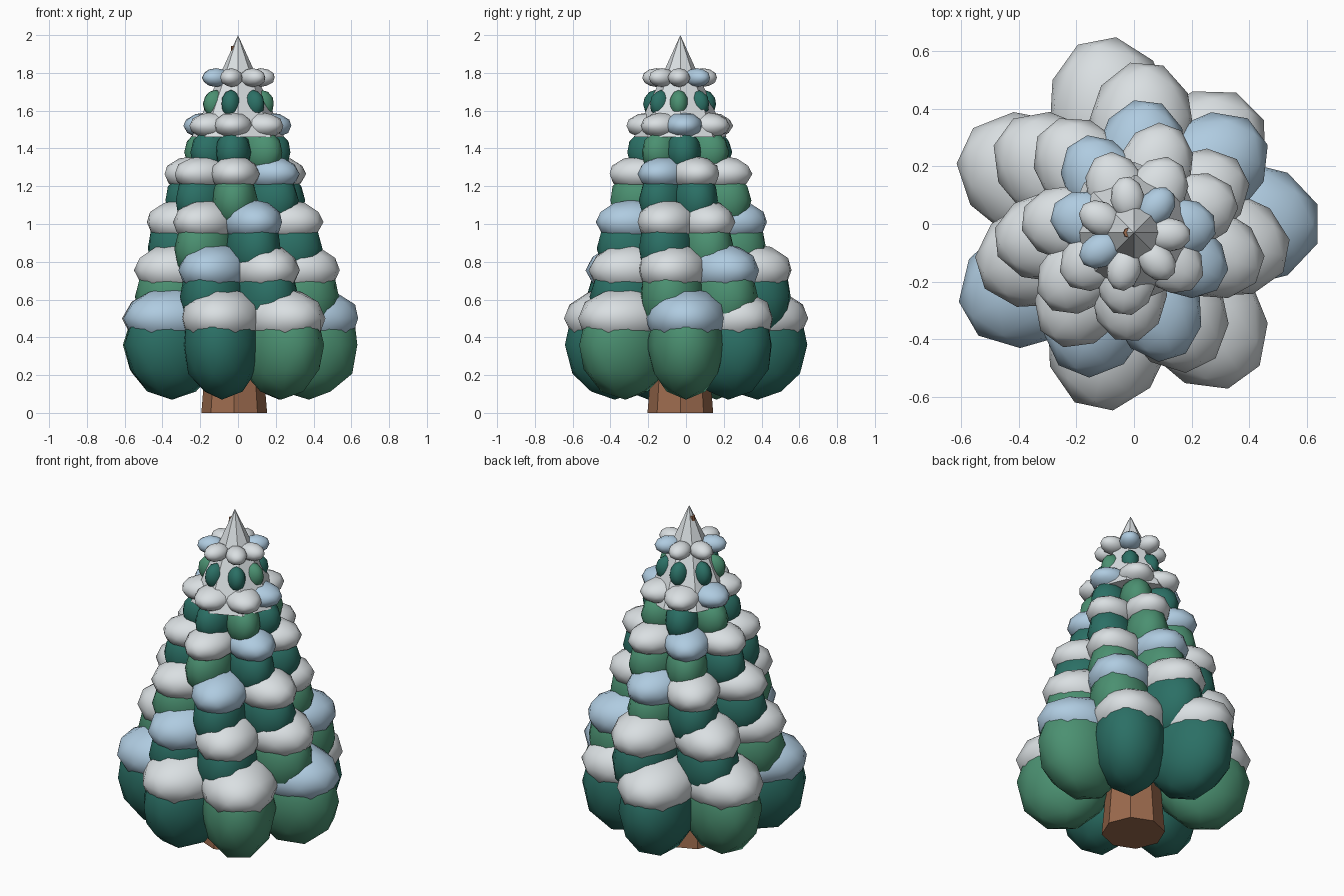
import bpy
from math import cos, sin, radians

if "Cube" in bpy.data.objects:
    bpy.data.objects.remove(bpy.data.objects["Cube"], do_unlink=True)


def material(name, rgb):
    m = bpy.data.materials.new(name)
    m.use_nodes = True
    m.diffuse_color = (*rgb, 1)
    m.node_tree.nodes["Principled BSDF"].inputs["Base Color"].default_value = (*rgb, 1)
    return m


MATS = {
    "D": material("dark_green", (0.024, 0.16, 0.13)),
    "L": material("light_green", (0.07, 0.28, 0.165)),
    "W": material("snow_white", (0.70, 0.74, 0.76)),
    "B": material("snow_blue", (0.43, 0.60, 0.75)),
    "T": material("bark_brown", (0.33, 0.145, 0.075)),
}


def finish(name, key):
    ob = bpy.context.object
    ob.name = name
    ob.data.materials.append(MATS[key])


def blob(name, key, centre, angle, outer, z, width, height):
    """Low-poly smooth ellipsoid whose outer side lies at the given radius."""
    depth = width * 1.3
    r = outer - depth
    bpy.ops.mesh.primitive_ico_sphere_add(subdivisions=2, radius=1)
    finish(name, key)
    ob = bpy.context.object
    ob.scale = (depth, width, height)
    ob.rotation_euler = (0, 0, angle)
    ob.location = (centre[0] + r * cos(angle), centre[1] + r * sin(angle), z)
    bpy.ops.object.shade_smooth()


def cone(name, key, low, high, z0, z1, x):
    bpy.ops.mesh.primitive_cone_add(vertices=8, radius1=low, radius2=high,
                                    depth=z1 - z0, location=(x, -0.03, (z0 + z1) / 2))
    finish(name, key)


# Trunk runs through the tree and just pokes out by the peak
cone("trunk", "T", 0.174, 0.016, 0, 1.943, -0.02)
# Faceted snowy peak
cone("snow_peak", "W", 0.245, 0, 1.46, 2.0, 0)

# Each tier: lobe half width, lobe half height, snow half height, green colours,
# snow colours, then the direction and reach of its seven uneven lobes
TIERS = [
    (0.207, 0.29, 0.165, "DDLLDDL", "WWBWWBW",
     [101, 45, 0, -54, -102, -150, 155], [0.655, 0.585, 0.65, 0.665, 0.655, 0.665, 0.65]),
    (0.175, 0.24, 0.145, "DLLDDLD", "WBWWBWW",
     [85, 37, -11, -64, -112, -163, 144], [0.57, 0.55, 0.55, 0.545, 0.55, 0.56, 0.56]),
    (0.148, 0.20, 0.12, "LLDDLDD", "BWWBWWW",
     [83, 27, -18, -73, -126, -174, 130], [0.445, 0.435, 0.47, 0.475, 0.48, 0.48, 0.46]),
    (0.122, 0.165, 0.096, "LDDLDDL", "WWBWWWB",
     [70, 18, -29, -93, -141, 174, 122], [0.385, 0.375, 0.36, 0.385, 0.395, 0.385, 0.365]),
    (0.095, 0.125, 0.072, "LDLDDLD", "WBWWWBW",
     [59, 5, -38, -97, -145, 166, 111], [0.287] * 7),
    (0.052, 0.075, 0.05, "DLDDLDD", "BWWWBWW",
     [49, -1, -48, -104, -153, 154, 98], [0.197] * 7),
]
for t, (width, height, snow_h, greens, snows, turns, reach) in enumerate(TIERS):
    z = 0.36 + 0.255 * t
    centre = (-0.005, -0.007 * t)
    for i in range(7):
        a = radians(turns[i])
        tag = f"_{t + 1}_{i + 1}"
        blob("foliage" + tag, greens[i], centre, a, reach[i], z, width, height)
        blob("snow_cap" + tag, snows[i], centre, a, reach[i] + 0.005, z + 0.14,
             width * 1.03 + 0.006, snow_h)
